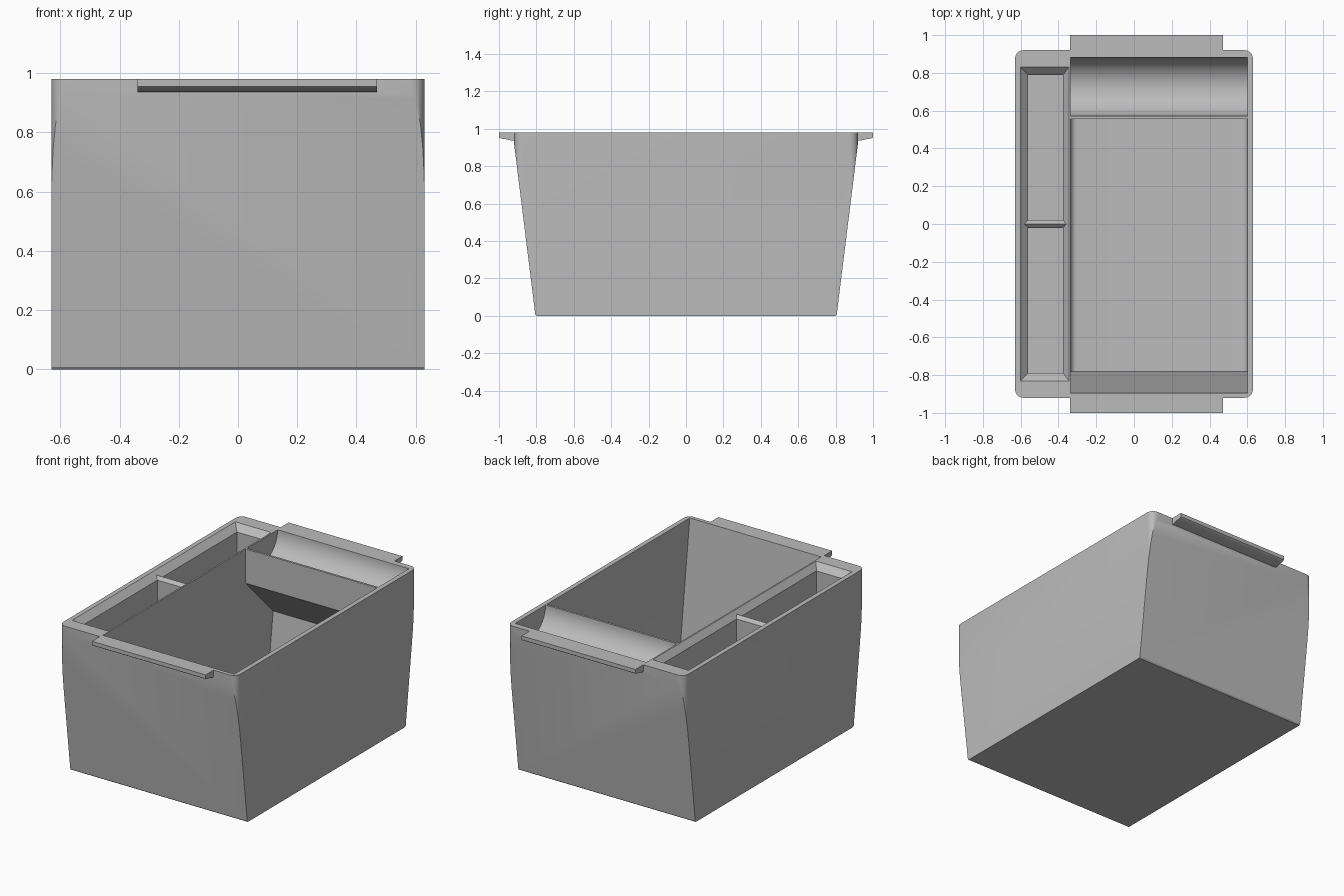
import bpy, bmesh, math

cube = bpy.data.objects.get("Cube")
if cube:
    bpy.data.objects.remove(cube, do_unlink=True)

HEIGHT, FLOOR, ABOVE = 0.98, 0.03, 1.05
HALF_X, HALF_Y = 0.63, 0.92

grey = bpy.data.materials.new("light_grey")
grey.use_nodes = True
COLOUR = (0.5, 0.5, 0.5, 1)
grey.diffuse_color = COLOUR
grey.node_tree.nodes["Principled BSDF"].inputs["Base Color"].default_value = COLOUR


def loft(name, start, end, round_edge=None, radius=0.03):
    """Closed solid between two loops of equal length."""
    bm = bmesh.new()
    a = [bm.verts.new(p) for p in start]
    b = [bm.verts.new(p) for p in end]
    bm.faces.new(a)
    bm.faces.new(b)
    for i in range(len(a)):
        j = (i + 1) % len(a)
        bm.faces.new((a[i], a[j], b[j], b[i]))
    bmesh.ops.recalc_face_normals(bm, faces=bm.faces)
    if round_edge:
        edges = [e for e in bm.edges if round_edge(e)]
        bmesh.ops.bevel(bm, geom=edges, offset=radius, segments=6,
                        profile=0.5, affect='EDGES')
    mesh = bpy.data.meshes.new(name)
    bm.to_mesh(mesh)
    bm.free()
    obj = bpy.data.objects.new(name, mesh)
    bpy.context.collection.objects.link(obj)
    mesh.materials.append(grey)
    return obj


def along_x(name, profile, x0, x1, **kw):
    return loft(name, [(x0, y, z) for y, z in profile],
                [(x1, y, z) for y, z in profile], **kw)


def rect(x0, x1, y0, y1, z):
    return [(x0, y0, z), (x1, y0, z), (x1, y1, z), (x0, y1, z)]


def combine(target, tool, operation):
    mod = target.modifiers.new(operation.lower(), 'BOOLEAN')
    mod.operation, mod.solver, mod.object = operation, 'EXACT', tool
    bpy.context.view_layer.objects.active = target
    bpy.ops.object.modifier_apply(modifier=mod.name)
    bpy.data.objects.remove(tool, do_unlink=True)


# Outer body: upright block with rounded corners, trimmed by sloping ends
def upright(e):
    return abs(e.verts[0].co.z - e.verts[1].co.z) > 0.5


body = loft("bin_body", rect(-HALF_X, HALF_X, -HALF_Y, HALF_Y, 0),
            rect(-HALF_X, HALF_X, -HALF_Y, HALF_Y, HEIGHT),
            round_edge=upright, radius=0.045)
half = [(0.798, -0.001), (0.806, 0.008), (0.921, 0.935), (0.93, ABOVE)]
taper = along_x("taper", half + [(-y, z) for y, z in reversed(half)], -1, 1)
combine(body, taper, 'INTERSECT')

# Grip lips at both ends
for side in (-1, 1):
    lip = [(0.9, HEIGHT), (1, HEIGHT), (1, 0.955), (0.99, 0.948),
           (0.965, 0.945), (0.935, 0.937), (0.9, 0.937)]
    combine(body, along_x("lip", [(side * y, z) for y, z in lip], -0.34, 0.47), 'UNION')


# Main compartment, running back beneath the tray
def floor_side(e):
    return all(v.co.z < FLOOR + 0.001 for v in e.verts) and \
        abs(e.verts[0].co.y - e.verts[1].co.y) > 0.5


main = [(-0.78, FLOOR), (0.78, FLOOR), (0.836, 0.475), (0.557, 0.76),
        (0.557, ABOVE), (-0.895, ABOVE), (-0.895, HEIGHT)]
combine(body, along_x("main_cut", main, -0.335, 0.6, round_edge=floor_side), 'DIFFERENCE')

# Half-round tray at the back
MID, R, STEPS = 0.726, 0.155, 32
arc = [(MID - R * math.cos(math.pi * i / STEPS),
        HEIGHT - R * math.sin(math.pi * i / STEPS)) for i in range(STEPS + 1)]
tray = [(MID - R, ABOVE)] + arc + [(MID + R, ABOVE)]
combine(body, along_x("tray_cut", tray, -0.335, 0.6), 'DIFFERENCE')

# Two side pockets with chamfered mouths and a ridged divider
for side in (-1, 1):
    near, far = sorted((side * 0.02, side * 0.79))
    x0, x1 = -0.56, -0.375
    well = loft("pocket_cut", rect(x0, x1, near, far, FLOOR), rect(x0, x1, near, far, 0.96))
    combine(body, well, 'DIFFERENCE')
    g = 0.045
    mouth = loft("mouth_cut", rect(x0, x1, near, far, 0.94),
                 rect(x0 - g, x1 + g * 0.75, near - g, far + g, 0.94 + g))
    combine(body, mouth, 'DIFFERENCE')

body.data.materials.clear()
body.data.materials.append(grey)
for poly in body.data.polygons:
    poly.material_index = 0
bpy.ops.object.select_all(action='DESELECT')
body.select_set(True)
bpy.context.view_layer.objects.active = body
bpy.ops.object.shade_smooth_by_angle(angle=math.radians(30))
